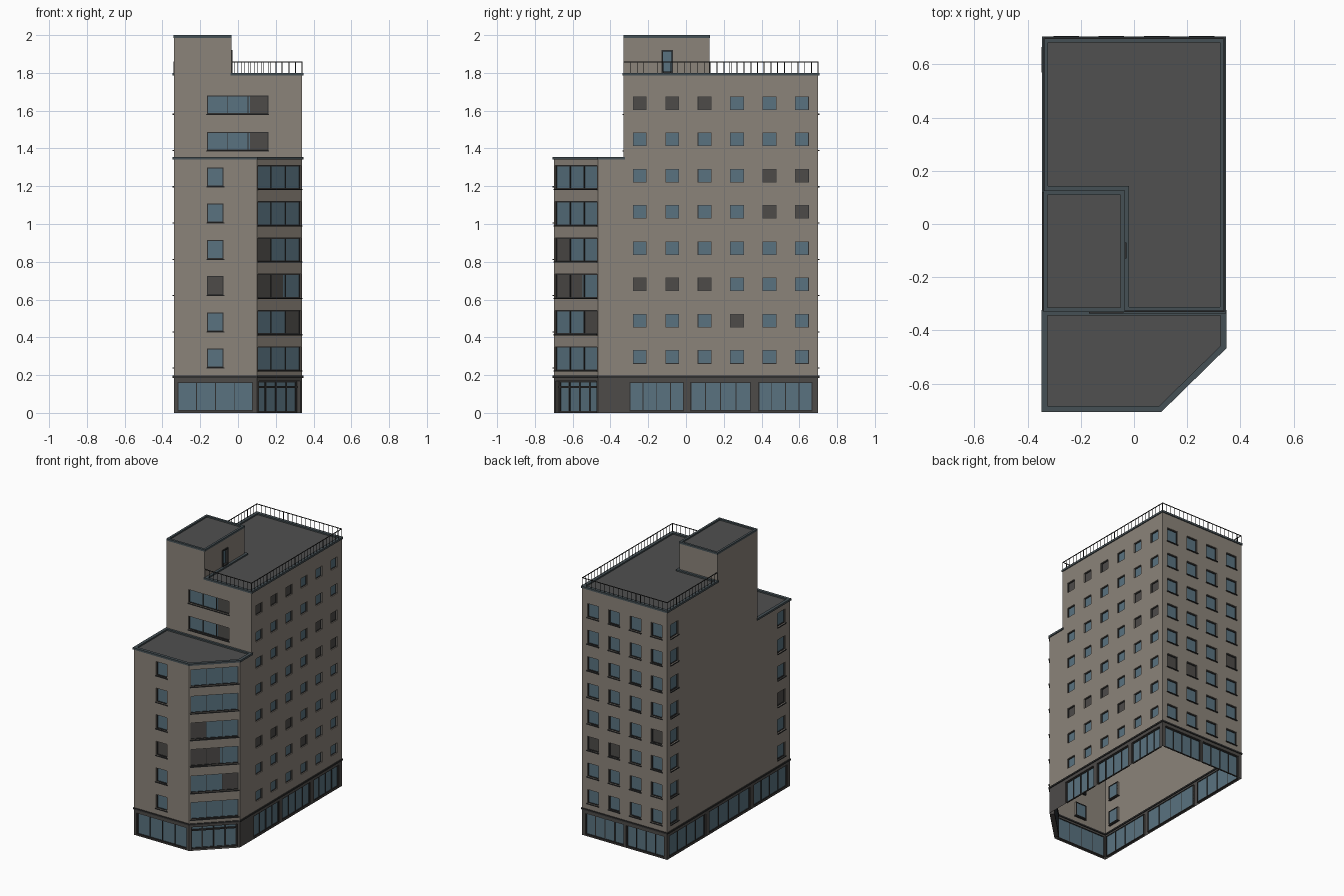
import bpy, bmesh, math
from mathutils import Vector

if "Cube" in bpy.data.objects:
    bpy.data.objects.remove(bpy.data.objects["Cube"])

def mat(name, c):
    m = bpy.data.materials.new(name)
    m.diffuse_color = (*c, 1)
    m.use_nodes = True
    m.node_tree.nodes["Principled BSDF"].inputs["Base Color"].default_value = m.diffuse_color
    return m

WALL = mat("beige_wall", (0.26, 0.23, 0.195))
BASE = mat("dark_stone", (0.075, 0.07, 0.066))
GLASS = mat("blue_glass", (0.10, 0.17, 0.215))
BLIND = mat("dark_blind", (0.075, 0.07, 0.066))
FRAME = mat("black_frame", (0.03, 0.03, 0.03))
ROOF = mat("grey_roof", (0.08, 0.08, 0.08))
COPE = mat("slate_coping", (0.06, 0.08, 0.09))

# One mesh is collected for each named part
PARTS = {n: (bmesh.new(), m) for n, m in [
    ("upper_walls", WALL), ("ground_floor_walls", BASE), ("window_glass", GLASS),
    ("window_blinds", BLIND), ("window_frames", FRAME), ("window_sills", FRAME),
    ("roof_decks", ROOF), ("roof_copings", COPE), ("base_cornice", FRAME), ("roof_railing", FRAME)]}

def quad(part, pts):
    bm = PARTS[part][0]
    bm.faces.new([bm.verts.new(p) for p in pts])

class Facade:
    """Flat wall from a to b (outside on the right hand), with recessed openings."""
    def __init__(self, part, a, b, z0, z1, openings=()):
        self.a = Vector((*a, 0))
        d = Vector((*b, 0)) - self.a
        self.L, self.d = d.length, d.normalized()
        self.n = Vector((self.d.y, -self.d.x, 0))
        us = sorted({0, self.L, *[u for o in openings for u in o["u"]]})
        zs = sorted({z0, z1, *[z for o in openings for z in o["z"]]})
        for u0, u1 in zip(us, us[1:]):
            for v0, v1 in zip(zs, zs[1:]):
                cu, cv = (u0 + u1) / 2, (v0 + v1) / 2
                if not any(o["u"][0] < cu < o["u"][1] and o["z"][0] < cv < o["z"][1] for o in openings):
                    self.plate(part, u0, u1, v0, v1, 0)
        for o in openings:
            self.window(part, o)

    def p(self, u, n, z):
        return self.a + self.d * u + self.n * n + Vector((0, 0, z))

    def plate(self, part, u0, u1, z0, z1, n):
        quad(part, [self.p(u0, n, z0), self.p(u1, n, z0), self.p(u1, n, z1), self.p(u0, n, z1)])

    def box(self, part, u0, u1, z0, z1, n0, n1):
        c = [[self.p(u, n, z) for u, n in ((u0, n1), (u1, n1), (u1, n0), (u0, n0))] for z in (z0, z1)]
        quad(part, c[0][::-1])
        quad(part, c[1])
        for i in range(4):
            j = (i + 1) % 4
            quad(part, [c[0][i], c[0][j], c[1][j], c[1][i]])

    def window(self, part, o):
        (u0, u1), (z0, z1) = o["u"], o["z"]
        dep, t = o.get("depth", 0.012), o.get("t", 0.005)
        # reveals
        ring = [(u0, z0), (u1, z0), (u1, z1), (u0, z1)]
        for (ua, za), (ub, zb) in zip(ring, ring[1:] + ring[:1]):
            quad(part, [self.p(ua, 0, za), self.p(ub, 0, zb), self.p(ub, -dep, zb), self.p(ua, -dep, za)][::-1])
        # glass and the blind-covered share of it
        f0, f1 = o.get("blind") or (0, 0)
        w = u1 - u0
        for a, b, name in ((0, f0, "window_glass"), (f0, f1, "window_blinds"), (f1, 1, "window_glass")):
            if b > a:
                self.plate(name, u0 + a * w, u0 + b * w, z0, z1, -dep)
        # frame, mullions, transom, sill
        n0, n1 = -dep - 0.003, -dep + 0.005 + o.get("proud", 0)
        for a, b, c, d in ((u0, u0 + t, z0, z1), (u1 - t, u1, z0, z1),
                           (u0, u1, z0, z0 + t), (u0, u1, z1 - t, z1)):
            self.box("window_frames", a, b, c, d, n0, n1)
        k = o.get("panes", 1)
        for i in range(1, k):
            u = u0 + w * i / k
            self.box("window_frames", u - t * .4, u + t * .4, z0, z1, n0, n1)
        if "transom" in o:
            self.box("window_frames", u0, u1, o["transom"], o["transom"] + 0.01, n0, n1 + 0.004)
        if o.get("sill"):
            self.box("window_sills", u0 - 0.004, u1 + 0.004, z0 - 0.006, z0, -dep, 0.007)

def column(uc, w, zb, h, rows, blinds={}, **kw):
    return [dict(u=(uc - w / 2, uc + w / 2), z=(zb + .192 * r, zb + .192 * r + h),
                 blind=blinds.get(r), **kw) for r in rows]

def shops(spans, **kw):
    return [dict(u=s, z=(0.008, 0.163), panes=4, t=0.006, **kw) for s in spans]

# Footprint corners
X, Y, MID, TX, TY = 0.34, 0.70, -0.33, -0.035, 0.125
A, B, C = (-X, -Y), (0.10, -Y), (X, -0.465)
D, E, F, G, H = (X, MID), (X, Y), (-X, Y), (-X, TY), (-X, MID)
G0, LOW, MAIN, TOP = 0.19, 1.35, 1.79, 2.0
ALL = (0, 1)
W = "upper_walls"

# Upper walls of the low front wing
Facade(W, A, B, G0, LOW, column(.22, .088, .24, .1, range(6), {2: ALL}, sill=True))
cl = (Vector(C) - Vector(B)).length
Facade(W, B, C, G0, LOW, column(cl / 2, cl - .016, .225, .125, range(6),
       {1: (.67, 1), 2: (0, .62), 3: (0, .33)}, panes=3, sill=True))
Facade(W, C, D, G0, LOW)
Facade(W, H, A, G0, LOW, column(.275, .088, .24, .1, range(6), {2: ALL}, sill=True))

# Upper walls of the main block
dark = {(0, 7), (1, 7), (2, 7), (4, 5), (5, 5), (4, 4), (5, 4), (0, 2), (1, 2), (2, 2), (3, 1)}
right = []
for c in range(6):
    right += column(.085 + .1717 * c, .073, .26, .072, range(8), {r: ALL for k, r in dark if k == c}, t=.003)
Facade(W, D, E, G0, MAIN, right)
dark = {(0, 2), (1, 2), (3, 3)}
back = []
for c in range(4):
    back += column(.085 + .17 * c, .088, .24, .1, range(8), {r: ALL for k, r in dark if k == c}, sill=True)
Facade(W, E, F, G0, MAIN, back)
Facade(W, F, G, G0, MAIN, column(.083, .088, .24, .1, range(8), sill=True))
Facade(W, G, H, G0, TOP)
Facade(W, H, D, LOW, MAIN, column(.338, .326, 1.39, .097, range(2), {0: (.7, 1), 1: (.7, 1)}, panes=3, sill=True))

# Stair tower on the roof, with its door
T1, T2 = (TX, MID), (TX, TY)
Facade(W, H, T1, MAIN, TOP)
Facade(W, T1, T2, MAIN, TOP, [dict(u=(.2, .26), z=(1.8, 1.92), proud=.014, t=.007)])
Facade(W, T2, G, MAIN, TOP)

# Ground floor shop fronts and corner entrance
S = "ground_floor_walls"
Facade(S, A, B, 0, G0, shops([(.02, .42)]))
Facade(S, B, C, 0, G0, [dict(u=(.014, cl - .014), z=(0, .17), depth=.03, panes=4, t=.01, transom=.132)])
Facade(S, C, D, 0, G0)
Facade(S, D, E, 0, G0, shops([(.03, .32), (.352, .675), (.712, 1.0)]))
Facade(S, E, F, 0, G0, shops([(.025, .33), (.35, .655)]))
Facade(S, F, A, 0, G0, shops([(.025, .44), (.48, .95), (.99, 1.375)]))

def offset(poly, d):
    """Mitred offset of a counter-clockwise outline; positive d goes outwards."""
    out = []
    for i, p in enumerate(poly):
        p = Vector(p)
        e0 = (p - Vector(poly[i - 1])).normalized()
        e1 = (Vector(poly[(i + 1) % len(poly)]) - p).normalized()
        n0, n1 = Vector((e0.y, -e0.x)), Vector((e1.y, -e1.x))
        out.append(p + (n0 + n1) * (d / (1 + n0.dot(n1))))
    return out

def ring(part, poly, out, inn, z0, z1):
    o, q = offset(poly, out), offset(poly, -inn)
    for i in range(len(poly)):
        j = (i + 1) % len(poly)
        for a, b, c, d, za, zb in ((o[i], o[j], o[j], o[i], z0, z1), (q[j], q[i], q[i], q[j], z0, z1),
                                   (o[i], o[j], q[j], q[i], z1, z1), (q[i], q[j], o[j], o[i], z0, z0)):
            quad(part, [(*a, za), (*b, za), (*c, zb), (*d, zb)])

# Roof decks inside raised copings, and the cornice above the shops
for poly, z, out, inn in (([A, B, C, D, H], LOW + .005, .007, .015),
                          ([T1, D, E, F, G, T2], MAIN + .01, .006, .017),
                          ([H, T1, T2, G], TOP, .001, .015)):
    ring("roof_copings", poly, out, inn, z - .014, z)
    quad("roof_decks", [(*p, z - .01) for p in offset(poly, -.002)])
ring("base_cornice", [A, B, C, E, F], .006, .006, .186, .197)

# Roof railing: balusters and a top rail along each free edge
for a, b in ((T1, D), (D, E), (E, F), (F, G)):
    f = Facade("roof_railing", a, b, MAIN, MAIN + .001)
    n = round(f.L / .035)
    for i in range(n + 1):
        u = f.L * i / n
        f.box("roof_railing", u - .0013, u + .0013, MAIN, 1.86, -.0026, 0)
    f.box("roof_railing", 0, f.L, 1.856, 1.86, -.004, .001)

# Turn the collected parts into objects
for name, (bm, m) in PARTS.items():
    bmesh.ops.remove_doubles(bm, verts=bm.verts, dist=1e-5)
    me = bpy.data.meshes.new(name)
    bm.to_mesh(me)
    bm.free()
    me.materials.append(m)
    bpy.context.collection.objects.link(bpy.data.objects.new(name, me))
